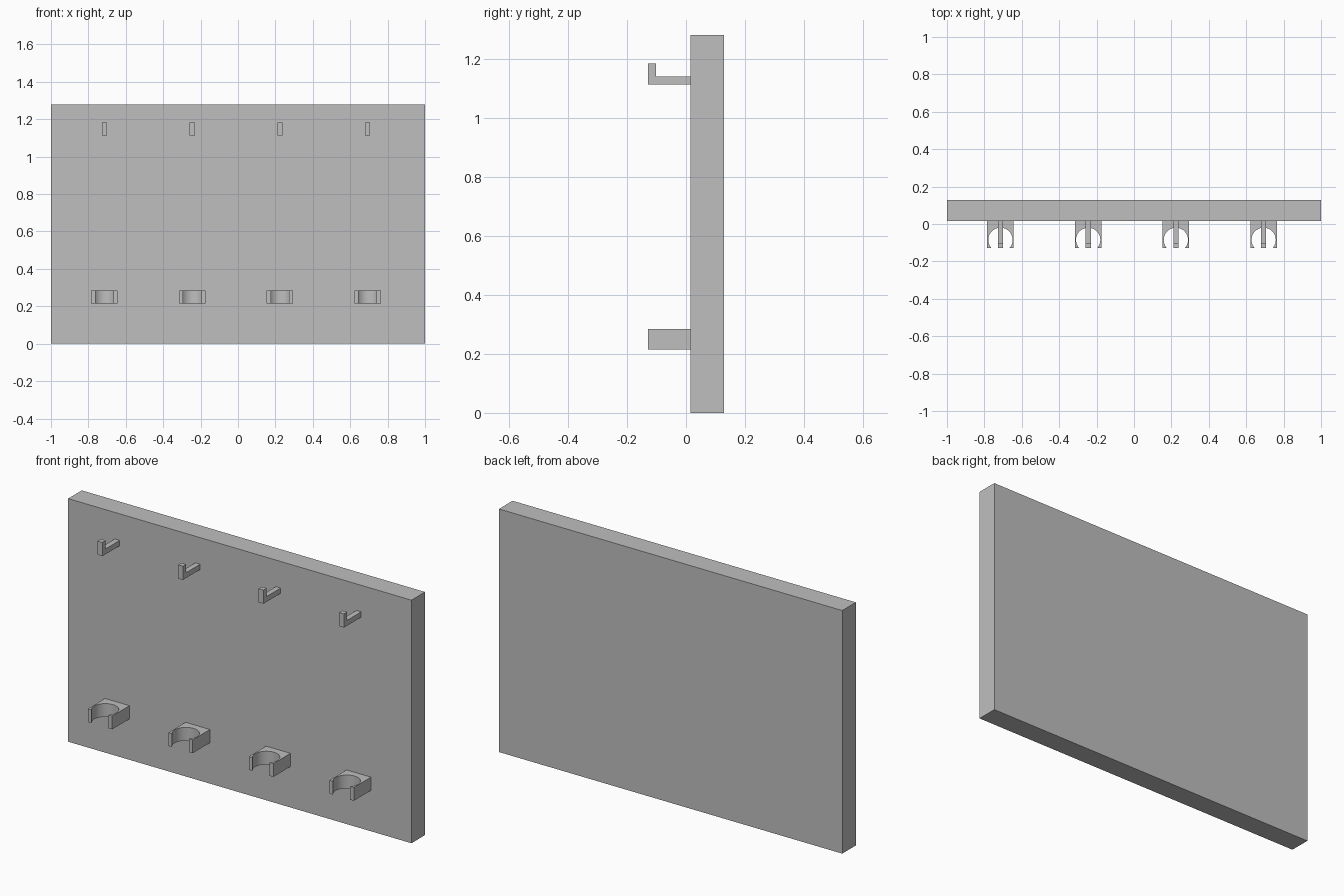
import bpy, bmesh, math
from mathutils import Vector

cube = bpy.data.objects.get("Cube")
if cube:
    bpy.data.objects.remove(cube)

grey = bpy.data.materials.new("light_grey")
grey.use_nodes = True
COLOUR = (0.52, 0.52, 0.52, 1)
grey.diffuse_color = COLOUR
grey.node_tree.nodes["Principled BSDF"].inputs["Base Color"].default_value = COLOUR

FRONT, FACE, BACK = -0.128, 0.015, 0.128


def extrude_profile(name, points, direction):
    """Closed prism made from a flat outline."""
    bm = bmesh.new()
    face = bm.faces.new([bm.verts.new(p) for p in points])
    result = bmesh.ops.extrude_face_region(bm, geom=[face])
    moved = [v for v in result["geom"] if isinstance(v, bmesh.types.BMVert)]
    bmesh.ops.translate(bm, verts=moved, vec=Vector(direction))
    bmesh.ops.recalc_face_normals(bm, faces=bm.faces)
    mesh = bpy.data.meshes.new(name)
    bm.to_mesh(mesh)
    bm.free()
    mesh.materials.append(grey)
    obj = bpy.data.objects.new(name, mesh)
    bpy.context.collection.objects.link(obj)
    return obj


# Wall board
extrude_profile("board", [(-1, FACE, 0), (1, FACE, 0), (1, BACK, 0), (-1, BACK, 0)],
                (0, 0, 1.28))

# Outline of the clip: square block with an open round socket
HALF, RADIUS, CENTRE = 0.071, 0.065, -0.085
gap = math.asin((FRONT - CENTRE) / RADIUS)
STEPS = 40
socket = []
for i in range(STEPS + 1):
    a = gap + (math.pi - 2 * gap) * i / STEPS
    socket.append((RADIUS * math.cos(a), CENTRE + RADIUS * math.sin(a)))
clip = socket + [(-HALF, FRONT), (-HALF, FACE), (HALF, FACE), (HALF, FRONT)]

# Side outline of the upturned hook
hook = [(FACE, 1.112), (FRONT, 1.112), (FRONT, 1.184), (-0.101, 1.184),
        (-0.101, 1.14), (FACE, 1.14)]
HOOK_WIDTH = 0.028

for i in range(4):
    x = -0.714 + 0.469 * i
    extrude_profile(f"hook_{i + 1}", [(x - HOOK_WIDTH / 2, y, z) for y, z in hook],
                    (HOOK_WIDTH, 0, 0))
    holder = extrude_profile(f"clip_{i + 1}", [(x + dx, y, 0.215) for dx, y in clip],
                             (0, 0, 0.07))
    # Smooth socket wall, sharp edges elsewhere
    bpy.ops.object.select_all(action="DESELECT")
    holder.select_set(True)
    bpy.context.view_layer.objects.active = holder
    bpy.ops.object.shade_smooth_by_angle(angle=math.radians(30))
